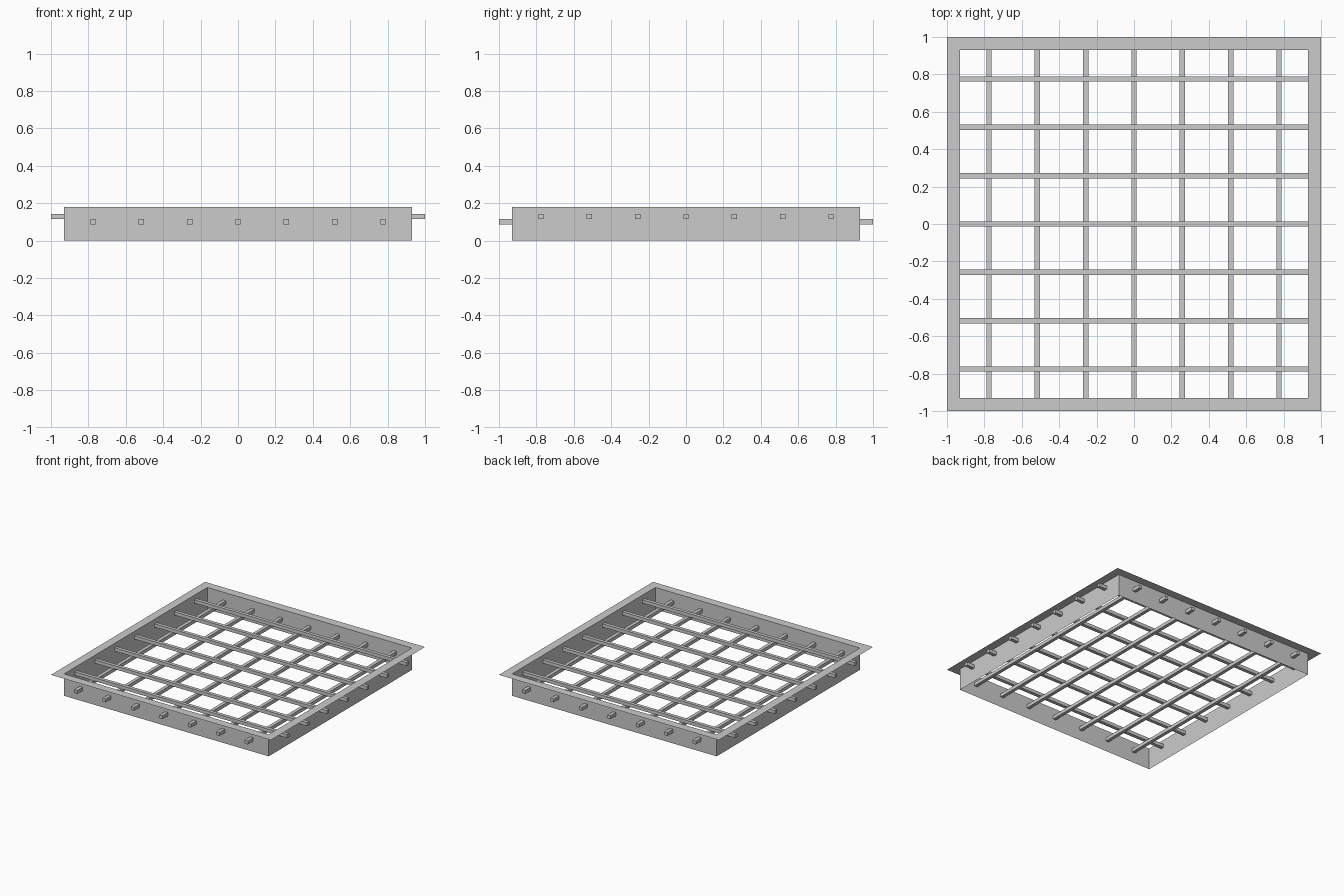
import bpy, bmesh

if "Cube" in bpy.data.objects:
    bpy.data.objects.remove(bpy.data.objects["Cube"])

WALL, RIM, HEIGHT = 0.93, 1.0, 0.18
BAR, PITCH = 0.028, 0.2585


def sheet_frame(name, profile):
    """Sweep a (half-width, z) profile around a square as thin sheet metal."""
    bm = bmesh.new()
    rings = [[bm.verts.new((sx * r, sy * r, z))
              for sx, sy in ((-1, -1), (1, -1), (1, 1), (-1, 1))]
             for r, z in profile]
    for a, b in zip(rings, rings[1:]):
        for i in range(4):
            j = (i + 1) % 4
            bm.faces.new((a[i], a[j], b[j], b[i]))
    mesh = bpy.data.meshes.new(name)
    bm.to_mesh(mesh)
    bm.free()
    bpy.context.collection.objects.link(bpy.data.objects.new(name, mesh))


def bar(name, location, size):
    bpy.ops.mesh.primitive_cube_add(size=1, location=location)
    ob = bpy.context.object
    ob.name = name
    ob.scale = size
    bpy.ops.object.transform_apply(location=False, rotation=False, scale=True)


# Upright walls with an outward flange on top
sheet_frame("flanged_frame", [(WALL, 0), (WALL, HEIGHT), (RIM, HEIGHT)])

# Two crossing layers of square bars poking through the walls
for i in range(-3, 4):
    bar(f"lower_bar_{i + 4}", (i * PITCH, 0, 0.101), (BAR, 2, BAR))
    bar(f"upper_bar_{i + 4}", (0, i * PITCH, 0.101 + BAR), (2, BAR, BAR))
